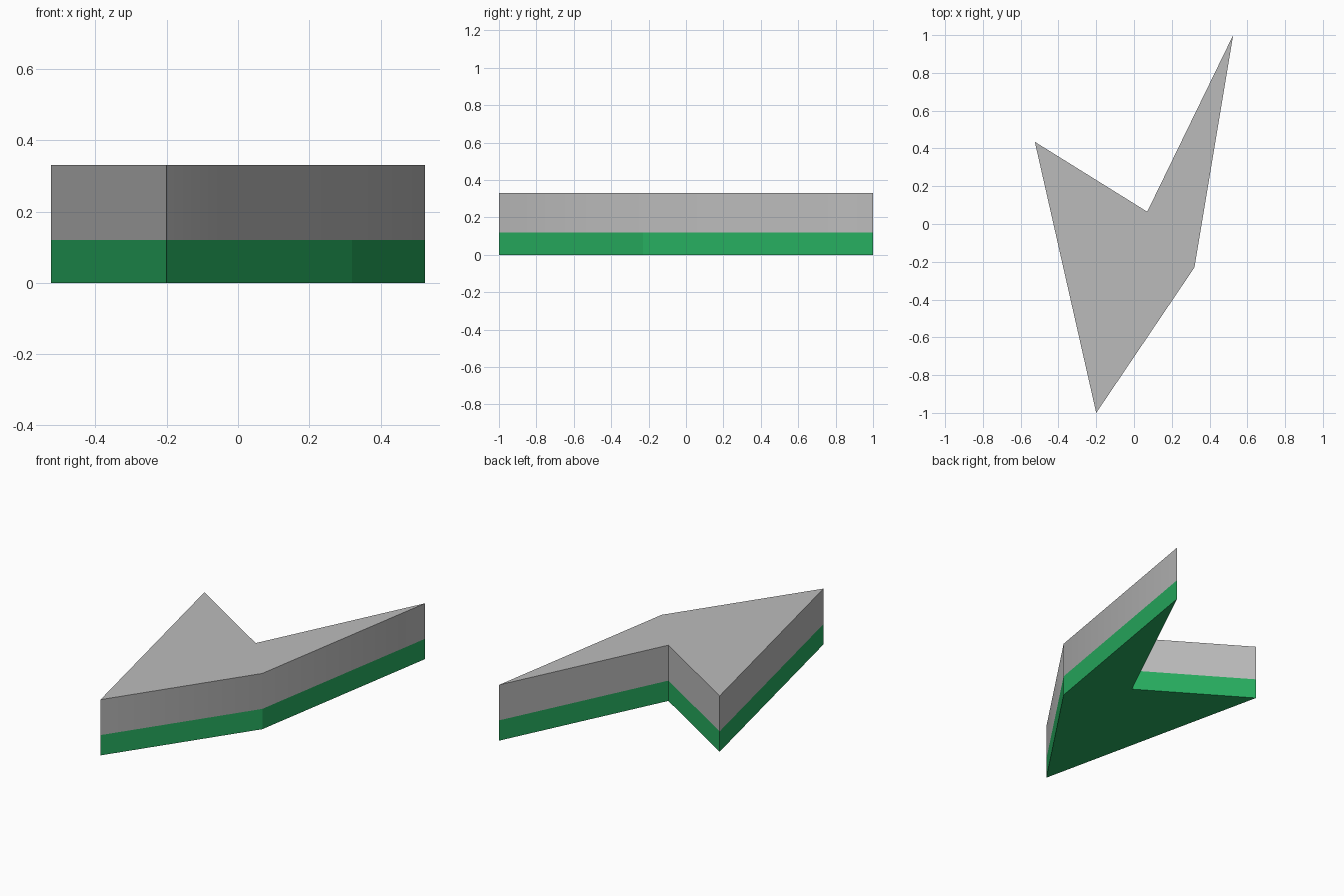
import bpy
import bmesh
from math import radians

cube = bpy.data.objects.get("Cube")
if cube:
    bpy.data.objects.remove(cube, do_unlink=True)

# Footprint shared by both layers, counter-clockwise from the front tip
OUTLINE = [(-0.2, -1.0), (0.32, -0.23), (0.525, 1.0), (0.07, 0.065), (-0.525, 0.435)]
SPLIT, TOP = 0.12, 0.33


def make_material(name, rgb):
    mat = bpy.data.materials.new(name)
    mat.use_nodes = True
    mat.diffuse_color = (*rgb, 1)
    mat.node_tree.nodes["Principled BSDF"].inputs["Base Color"].default_value = (*rgb, 1)
    return mat


def make_layer(name, z0, z1, mat, cap_bottom, cap_top):
    """Extrude the footprint between two heights, capping only the exposed ends."""
    bm = bmesh.new()
    low = [bm.verts.new((x, y, z0)) for x, y in OUTLINE]
    high = [bm.verts.new((x, y, z1)) for x, y in OUTLINE]
    for i in range(len(OUTLINE)):
        j = (i + 1) % len(OUTLINE)
        bm.faces.new((low[i], low[j], high[j], high[i]))
    if cap_bottom:
        bm.faces.new(low[::-1])
    if cap_top:
        bm.faces.new(high)
    mesh = bpy.data.meshes.new(name)
    bm.to_mesh(mesh)
    bm.free()
    mesh.materials.append(mat)
    obj = bpy.data.objects.new(name, mesh)
    bpy.context.collection.objects.link(obj)
    return obj


green = make_material("green", (0.02, 0.423, 0.117))
grey = make_material("light_grey", (0.5, 0.5, 0.5))

# Green lower layer, flat shaded
make_layer("lower_layer", 0, SPLIT, green, True, False)

# Grey upper layer, with its shallow corner smoothed
upper = make_layer("upper_layer", SPLIT, TOP, grey, False, True)
bpy.ops.object.select_all(action='DESELECT')
upper.select_set(True)
bpy.context.view_layer.objects.active = upper
bpy.ops.object.shade_smooth_by_angle(angle=radians(30))
